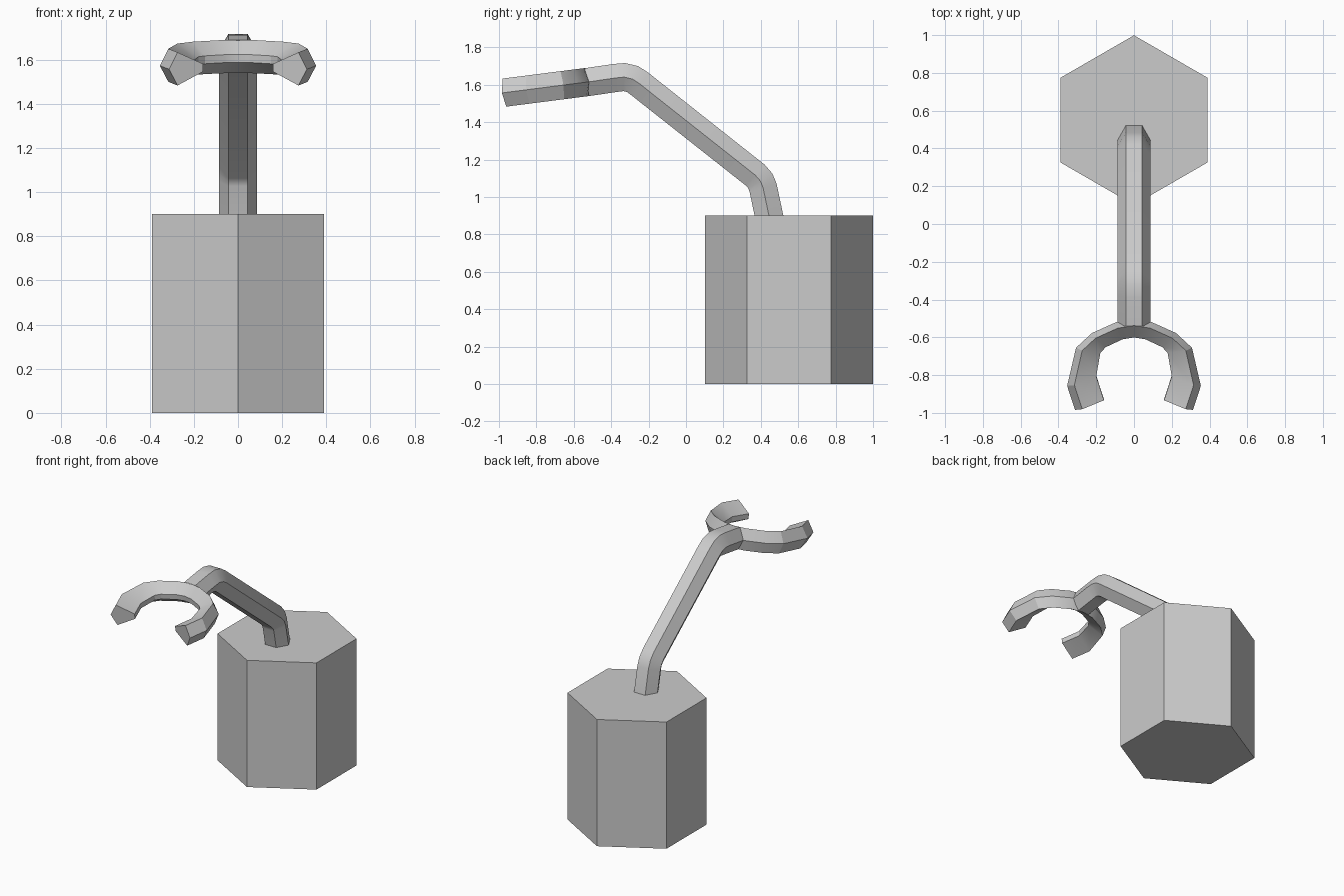
import bpy, bmesh, math
from mathutils import Vector

if "Cube" in bpy.data.objects:
    bpy.data.objects.remove(bpy.data.objects["Cube"])


def loft(name, rings, angle=30):
    """Skin a list of equal-length rings and cap both ends."""
    bm = bmesh.new()
    vs = [[bm.verts.new(p) for p in r] for r in rings]
    n = len(vs[0])
    for a, b in zip(vs, vs[1:]):
        for i in range(n):
            j = (i + 1) % n
            bm.faces.new((a[i], a[j], b[j], b[i]))
    bm.faces.new(vs[0])
    bm.faces.new(vs[-1])
    bmesh.ops.recalc_face_normals(bm, faces=bm.faces[:])
    me = bpy.data.meshes.new(name)
    bm.to_mesh(me)
    bm.free()
    ob = bpy.data.objects.new(name, me)
    bpy.context.collection.objects.link(ob)
    if angle:
        bpy.ops.object.select_all(action='DESELECT')
        ob.select_set(True)
        bpy.context.view_layer.objects.active = ob
        bpy.ops.object.shade_smooth_by_angle(angle=math.radians(angle))
    return ob


# Hexagonal base with corners at the front and back
def base_ring(z):
    return [(0.449 * math.sin(k * math.pi / 3), 0.55 + 0.449 * math.cos(k * math.pi / 3), z)
            for k in range(6)]


loft("base", [base_ring(0), base_ring(0.9)], angle=0)

# Bent hexagonal arm following a path in the y-z plane
path = [Vector((0, y, z)) for y, z in [
    (0.452, 0.86), (0.412, 1.05), (0.398, 1.085), (0.37, 1.117),
    (-0.2, 1.567), (-0.245, 1.603), (-0.285, 1.63), (-0.33, 1.641),
    (-0.38, 1.636), (-0.53, 1.614)]]
rings = []
for i, p in enumerate(path):
    ahead = (path[min(i + 1, len(path) - 1)] - p).normalized()
    behind = (p - path[max(i - 1, 0)]).normalized()
    t = (ahead + behind).normalized()
    up = Vector((0, t.z, -t.y))
    rings.append([p + Vector((0.087 * math.cos(k * math.pi / 3), 0, 0))
                  + up * 0.087 * math.sin(k * math.pi / 3) for k in range(6)])
loft("arm", rings)


# Open claw: outer and inner rim points per section, sloping down to the front
def claw_ring(ox, oy, ix, iy):
    def at(f, h):
        x, y = ox + (ix - ox) * f, oy + (iy - oy) * f
        return (x, y - 0.128 * h, 1.64 + 0.128 * (y + 0.33) + h)
    return [at(0, 0), at(0.25, 0.075), at(1, 0.018), at(1, -0.018), at(0.25, -0.075)]


half = [(0.312, -0.984, 0.159, -0.931), (0.354, -0.857, 0.2, -0.804),
        (0.307, -0.655, 0.178, -0.68), (0.222, -0.577, 0.15, -0.65),
        (0.095, -0.52, 0.06, -0.608)]
middle = [(0, -0.505, 0, -0.598)]
mirrored = [(-a, b, -c, d) for a, b, c, d in reversed(half)]
loft("claw", [claw_ring(*s) for s in half + middle + mirrored], angle=20)
